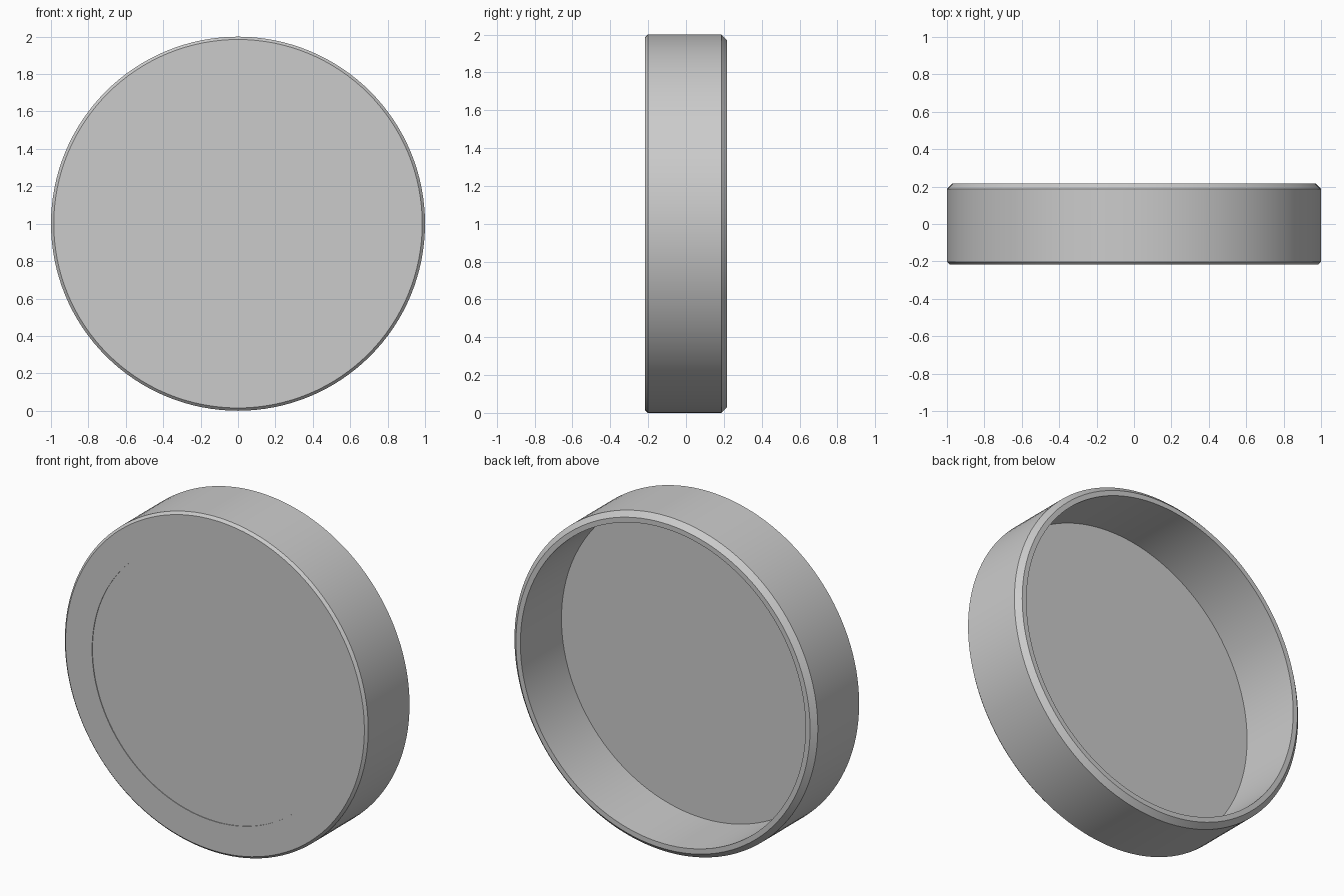
import bpy, bmesh, math
from mathutils import Vector

cube = bpy.data.objects.get("Cube")
if cube:
    bpy.data.objects.remove(cube, do_unlink=True)

SEGMENTS = 128
HALF = 0.217      # half depth of the cap
RECESS = 0.004    # shallow step in the front face


def make_material(name, colour):
    mat = bpy.data.materials.new(name)
    mat.use_nodes = True
    mat.diffuse_color = colour
    mat.node_tree.nodes["Principled BSDF"].inputs["Base Color"].default_value = colour
    return mat


def lathe(name, profile, mat):
    """Spin (radius, depth) points around the y axis through z = 1."""
    bm = bmesh.new()
    verts = [bm.verts.new((r, y, 1)) for r, y in profile]
    edges = [bm.edges.new(pair) for pair in zip(verts, verts[1:])]
    bmesh.ops.spin(bm, geom=verts + edges, cent=Vector((0, 0, 1)), axis=Vector((0, 1, 0)),
                   angle=math.tau, steps=SEGMENTS, use_duplicate=False)
    bmesh.ops.remove_doubles(bm, verts=bm.verts, dist=0.0005)
    bmesh.ops.recalc_face_normals(bm, faces=bm.faces)
    mesh = bpy.data.meshes.new(name)
    bm.to_mesh(mesh)
    bm.free()
    mesh.materials.append(mat)
    obj = bpy.data.objects.new(name, mesh)
    bpy.context.collection.objects.link(obj)
    bpy.context.view_layer.objects.active = obj
    obj.select_set(True)
    bpy.ops.object.shade_smooth_by_angle(angle=math.radians(30))
    obj.select_set(False)
    return obj


grey = make_material("plain grey", (0.6, 0.6, 0.6, 1))

# Hollow round cap: recessed front, chamfered wall, open back, flat floor
lathe("round_cap", [
    (0, -HALF + RECESS), (0.81, -HALF + RECESS),
    (0.81, -HALF), (0.985, -HALF),
    (1, -HALF + 0.015), (1, HALF - 0.03),
    (0.97, HALF), (0.94, HALF),
    (0.94, -0.17), (0, -0.17),
], grey)
